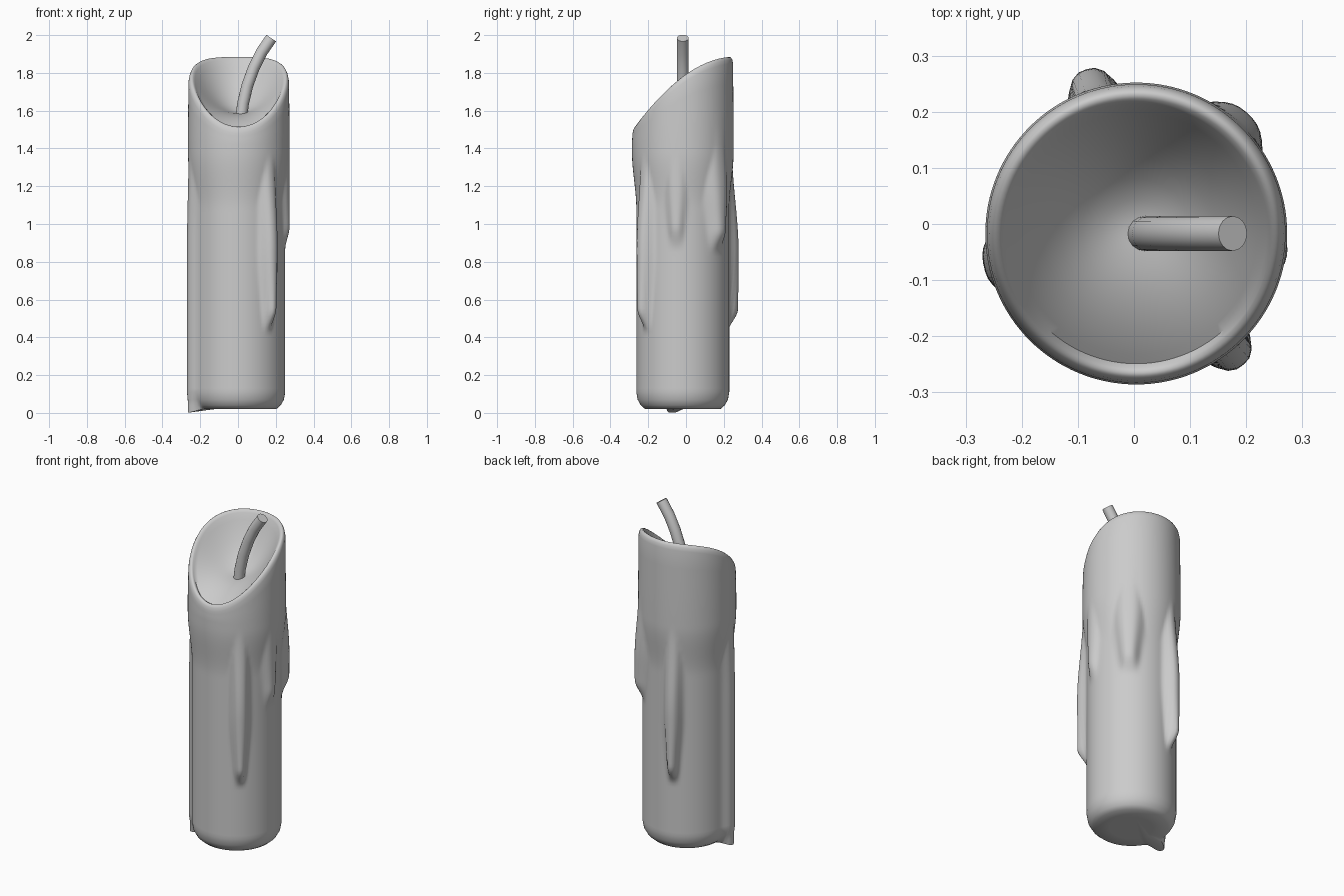
import bpy, bmesh, math

if "Cube" in bpy.data.objects:
    bpy.data.objects.remove(bpy.data.objects["Cube"])

CX, CY = 0.004, -0.017
N = 128

# Wax runs: angle (deg), lower end z, bulge at the end, half width (deg)
DRIPS = [(-51, 0.42, 0.056, 10),
         (107, 0.42, 0.060, 10),
         (192, -0.30, 0.032, 13),
         (47, 0.84, 0.046, 17),
         (-8, 0.86, 0.026, 13)]


def smooth(a, b, x):
    t = min(1, max(0, (x - a) / (b - a)))
    return t * t * (3 - 2 * t)


def rim_z(th):
    s = math.sin(th)
    return 1.78 + 0.185 * s - 0.08 * s * s


def wax(th, z):
    """Extra wax thickness over the plain candle column."""
    out = 0.023 * smooth(1.08, 1.38, z)
    for ang, end, bulge, width in DRIPS:
        d = (math.degrees(th) - ang + 180) % 360 - 180
        w = width * (0.55 + 0.45 * smooth(end, end + 0.45, z))
        if ang == 192:
            w = width
        amp = 0.023 + (bulge - 0.023) * (1 - smooth(0.85, 1.4, z))
        if ang == 47:
            amp = 0.023 + (bulge - 0.023) * (1 - smooth(1.1, 1.5, z))
        h = amp * smooth(end, end + 0.13, z) * math.exp(-abs(d / w) ** 3)
        out = max(out, h)
    return out


# Candle body: stacked rings of wax, raised rim and hollow bowl
bm = bmesh.new()
rings = []


def ring(fn):
    vs = []
    for i in range(N):
        th = 2 * math.pi * i / N
        r, z = fn(th)
        vs.append(bm.verts.new((CX + r * math.cos(th), CY + r * math.sin(th), z)))
    rings.append(vs)


def foot(r, z):
    def fn(th):
        d = (math.degrees(th) - 192 + 180) % 360 - 180
        k = math.exp(-abs(d / 9) ** 3)
        grow = (0.262 - r) * k if r > 0.15 else 0
        return r + grow + wax(th, z) * 0.4, z - (0.02 * k if 0.15 < r < 0.22 else 0)
    return fn


for r, z in ((0.12, 0.02), (0.2, 0.021), (0.222, 0.04), (0.239, 0.07)):
    ring(foot(r, z))

ROWS = 62
for j in range(ROWS + 1):
    z0 = 0.11 + (1.42 - 0.11) * j / ROWS
    ring(lambda th: (0.246 + wax(th, z0), z0))

for t in (0.25, 0.5, 0.75, 1):
    ring(lambda th: (0.27 - 0.004 * t, 1.42 + (rim_z(th) - 0.035 - 1.42) * t))
for r, dz in ((0.262, -0.015), (0.255, -0.003), (0.248, 0), (0.240, -0.004), (0.232, -0.016)):
    ring(lambda th: (r, rim_z(th) + dz))
for t in (0.93, 0.84, 0.72, 0.58, 0.42, 0.26, 0.1):
    ring(lambda th: (0.232 * t, 1.585 + (rim_z(th) - 0.016 - 1.585) * t ** 2))

for a, b in zip(rings, rings[1:]):
    for i in range(N):
        k = (i + 1) % N
        bm.faces.new((a[i], a[k], b[k], b[i]))
bm.faces.new(rings[0][::-1])
bm.faces.new(rings[-1])
me = bpy.data.meshes.new("candle_body")
bm.to_mesh(me)
bm.free()
body = bpy.data.objects.new("candle_body", me)
bpy.context.collection.objects.link(body)

# Wick: bent round cord
cu = bpy.data.curves.new("wick", 'CURVE')
cu.dimensions = '3D'
cu.bevel_depth = 0.031
cu.bevel_resolution = 6
cu.use_fill_caps = True
sp = cu.splines.new('POLY')
path = [(0.018, 1.57), (0.027, 1.64), (0.05, 1.735), (0.085, 1.83), (0.125, 1.91), (0.176, 1.984)]
sp.points.add(len(path) - 1)
for p, (x, z) in zip(sp.points, path):
    p.co = (x, CY, z, 1)
wick = bpy.data.objects.new("wick", cu)
bpy.context.collection.objects.link(wick)
bpy.ops.object.select_all(action='DESELECT')
wick.select_set(True)
bpy.context.view_layer.objects.active = wick
bpy.ops.object.convert(target='MESH')

# Smooth shading with crisp caps
for ob in (body, bpy.context.view_layer.objects.active):
    bpy.ops.object.select_all(action='DESELECT')
    ob.select_set(True)
    bpy.context.view_layer.objects.active = ob
    bpy.ops.object.shade_smooth_by_angle(angle=math.radians(50))
